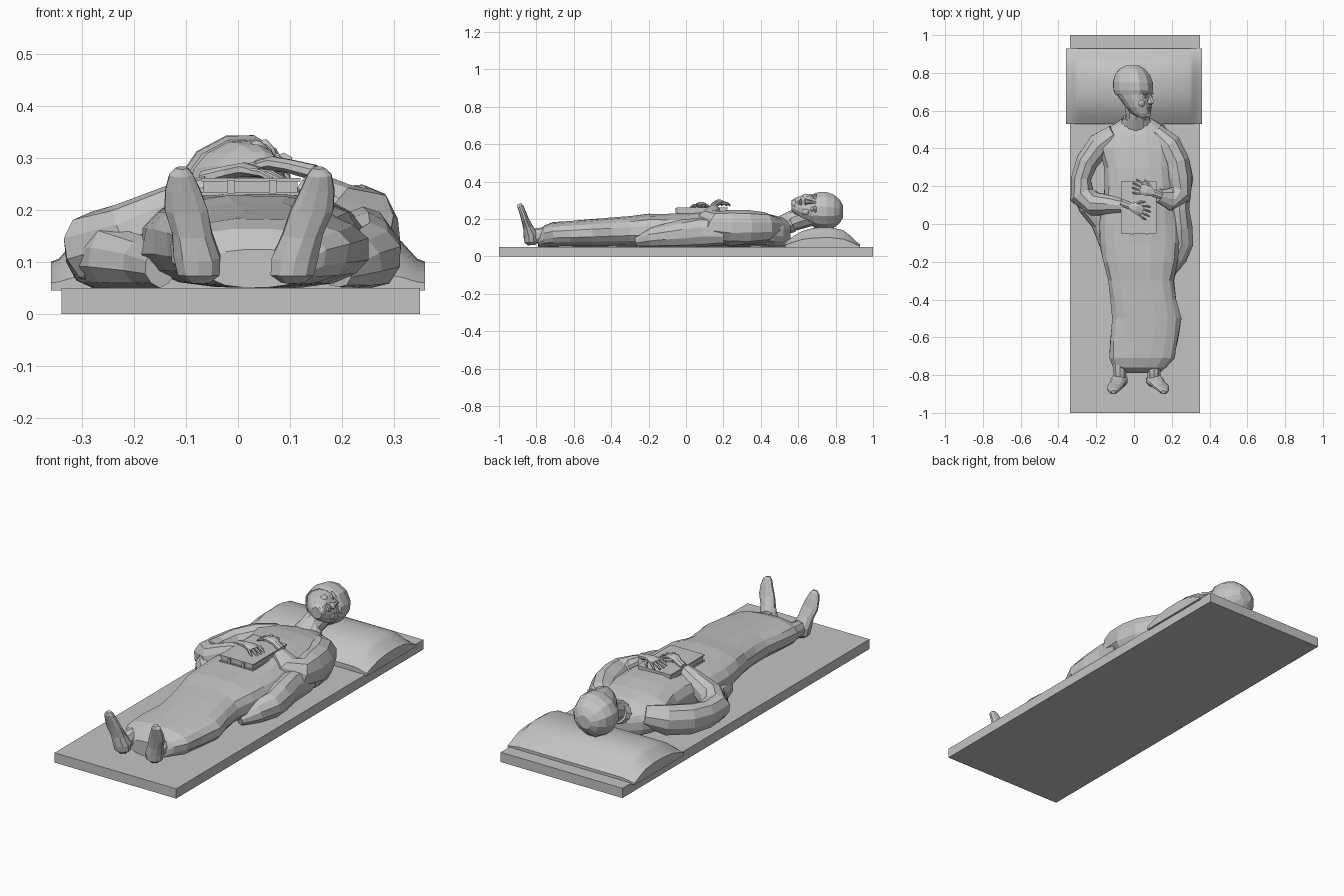
import bpy, bmesh, math, random
from mathutils import Vector, Matrix

random.seed(4)
if "Cube" in bpy.data.objects:
    bpy.data.objects.remove(bpy.data.objects["Cube"], do_unlink=True)

stone = bpy.data.materials.new("grey stone")
stone.use_nodes = True
GREY = (0.55, 0.55, 0.55, 1)
stone.diffuse_color = GREY
stone.node_tree.nodes["Principled BSDF"].inputs["Base Color"].default_value = GREY
FLOOR = 0.05


def finish(name, bm):
    bmesh.ops.recalc_face_normals(bm, faces=bm.faces)
    mesh = bpy.data.meshes.new(name)
    bm.to_mesh(mesh)
    bm.free()
    mesh.materials.append(stone)
    obj = bpy.data.objects.new(name, mesh)
    bpy.context.collection.objects.link(obj)
    return obj


def loft(name, rings):
    """Skin a row of equal-length rings and cap both ends."""
    bm = bmesh.new()
    rows = [[bm.verts.new(p) for p in ring] for ring in rings]
    n = len(rows[0])
    for a, b in zip(rows, rows[1:]):
        for i in range(n):
            j = (i + 1) % n
            bm.faces.new((a[i], a[j], b[j], b[i]))
    bm.faces.new(rows[0])
    bm.faces.new(rows[-1])
    return finish(name, bm)


def oval(center, side, up, half_w, half_h, sides, power=1.0, rough=0.0):
    pts = []
    for i in range(sides):
        a = math.tau * (i + 0.5) / sides
        c, s = math.cos(a), math.sin(a)
        w = math.copysign(abs(c) ** power, c) * half_w
        h = math.copysign(abs(s) ** power, s) * half_h
        k = 1 + random.uniform(-rough, rough)
        pts.append(Vector(center) + (side * w + up * h) * k)
    return pts


def tube(name, path, sides=10, side=None, rough=0.0, floor=None):
    """Loft ovals along path entries (x, y, z, half width, half height)."""
    pts = [Vector(p[:3]) for p in path]
    rings = []
    for i, p in enumerate(path):
        d = (pts[min(i + 1, len(pts) - 1)] - pts[max(i - 1, 0)]).normalized()
        s = side or d.cross(Vector((0, 0, 1))).normalized()
        ring = oval(pts[i], s, s.cross(d).normalized(), p[3], p[4], sides, 1, rough)
        if floor:
            for v in ring:
                v.z = max(v.z, floor)
        rings.append(ring)
    return loft(name, rings)


def box(name, lo, hi):
    bm = bmesh.new()
    bmesh.ops.create_cube(bm, size=1)
    lo, hi = Vector(lo), Vector(hi)
    for v in bm.verts:
        v.co = (lo + hi) / 2 + v.co * (hi - lo)
    return finish(name, bm)


X, Y, Z = Vector((1, 0, 0)), Vector((0, 1, 0)), Vector((0, 0, 1))

# Slab
box("slab", (-0.34, -1, 0), (0.35, 1, FLOOR))

# Pillow: bolster profile pinched down at both ends
profile = [(.53, .045), (.53, .075), (.57, .105), (.62, .135), (.68, .152), (.77, .156),
           (.84, .14), (.88, .11), (.91, .08), (.93, .065), (.93, .045)]
ends = [(-.36, .5), (-.345, .55), (-.315, .85), (-.29, 1), (.29, 1), (.315, .85), (.345, .55), (.36, .5)]
pillow = loft("pillow", [[Vector((x, y, .045 + (z - .045) * k)) for y, z in profile] for x, k in ends])
bpy.context.view_layer.objects.active = pillow
pillow.select_set(True)
bpy.ops.object.shade_smooth_by_angle(angle=math.radians(35))

# Robe: entries are y, right edge, left edge, top
robe = [(-.79, -.06, .13, .125), (-.76, -.11, .17, .165), (-.71, -.13, .215, .183),
        (-.62, -.13, .235, .19), (-.5, -.12, .25, .2), (-.4, -.125, .23, .208),
        (-.3, -.14, .215, .217), (-.2, -.165, .235, .228), (-.1, -.185, .25, .23),
        (0, -.185, .25, .232), (.1, -.165, .23, .24), (.2, -.155, .22, .248),
        (.3, -.16, .22, .246), (.4, -.19, .22, .236), (.47, -.17, .2, .22),
        (.52, -.12, .16, .205), (.56, -.06, .09, .19)]
rings = []
for y, right, left, top in robe:
    mid = Vector(((left + right) / 2, y, (FLOOR + top) / 2))
    rings.append(oval(mid, X, Z, (left - right) / 2, (top - FLOOR) / 2, 16, .8, .025))
loft("robe", rings)

# Sleeves
tube("right_sleeve", [(-.1, .48, .16, .05, .05), (-.18, .42, .14, .07, .075), (-.25, .33, .125, .06, .075),
     (-.28, .24, .12, .055, .07), (-.275, .15, .125, .07, .07), (-.21, .105, .155, .065, .06),
     (-.12, .105, .2, .05, .05), (-.05, .095, .24, .035, .03)], 10, None, .05, FLOOR)
tube("left_sleeve", [(.11, .49, .16, .05, .05), (.18, .42, .155, .07, .08), (.225, .33, .155, .075, .09),
     (.24, .24, .155, .075, .095), (.235, .15, .165, .07, .085), (.185, .13, .21, .06, .05),
     (.13, .15, .25, .035, .03)], 10, None, .05, FLOOR)
tube("left_sleeve_drape", [(.24, .2, .13, .06, .07), (.24, .08, .13, .055, .08), (.25, -.02, .12, .06, .075),
     (.255, -.1, .11, .062, .065), (.225, -.18, .1, .055, .055), (.19, -.26, .08, .03, .03)],
     10, None, .05, FLOOR)
tube("right_sleeve_drape", [(-.28, .18, .11, .05, .06), (-.24, .09, .11, .055, .06),
     (-.18, .0, .1, .045, .05), (-.15, -.12, .09, .03, .04)], 10, None, .05, FLOOR)

# Book under the hands
box("book_lower_cover", (-.07, -.05, .228), (.12, .225, .235))
box("book_pages", (-.066, -.045, .235), (.115, .22, .255))
box("book_upper_cover", (-.07, -.05, .255), (.12, .225, .262))
for x in (-.02, .06):
    box("book_clasp", (x, -.056, .232), (x + .014, -.05, .258))


# Hands: palm, four fingers and a thumb, laid out along one direction
def hand(name, wrist, angle, thumb):
    turn = Matrix.Translation(wrist) @ Matrix.Rotation(math.radians(angle), 4, 'Z')

    def part(label, path, sides):
        tube(f"{name}_{label}", [(*(turn @ Vector(p[:3])), p[3], p[4]) for p in path], sides)

    part("palm", [(-.05, 0, -.012, .02, .016), (0, 0, 0, .02, .014), (.035, 0, .006, .03, .014),
                  (.068, 0, 0, .03, .01)], 8)
    for i, length in enumerate((.045, .056, .052, .04)):
        y = (i - 1.5) * .016
        part("finger", [(.06, y, .001, .0075, .008), (.06 + length * .5, y * 1.35, -.002, .007, .007),
                        (.06 + length, y * 1.5, -.013, .004, .004)], 6)
    part("thumb", [(.015, thumb * .018, 0, .009, .009), (.045, thumb * .042, -.004, .008, .008),
                   (.065, thumb * .05, -.01, .004, .004)], 6)


hand("right_hand", (-.02, .095, .272), -22, 1)
hand("left_hand", (.1, .165, .284), 160, -1)

# Neck and collar
tube("neck", [(.01, .5, .16, .07, .05), (.01, .57, .19, .056, .055), (.01, .66, .22, .058, .06)], 10)
tube("collar", [(.012, .53, .165, .085, .05), (.012, .565, .18, .07, .055)], 12)

# Head: built face up with the crown to +y, then turned to its left
turn_head = Matrix.Translation((-.005, .7, .243)) @ Matrix.Rotation(math.radians(62), 4, 'Y')


def head_loft(name, rows, sides):
    """Rows are y, half width, front height, back height."""
    loft(name, [[turn_head @ p for p in oval((0, y, (f + b) / 2), X, Z, w, (f - b) / 2, sides, .9)]
                for y, w, f, b in rows])


head_loft("head", [(-.135, .028, .088, .035), (-.115, .045, .098, .0), (-.08, .066, .1, -.035),
                   (-.04, .08, .098, -.065), (-.01, .087, .097, -.09), (.03, .092, .102, -.104)], 14)
head_loft("cap", [(-.015, .09, .098, -.095), (.01, .098, .108, -.106), (.05, .1, .106, -.108),
                  (.09, .088, .09, -.098), (.12, .064, .064, -.075), (.14, .03, .03, -.042)], 12)


# Facial features, wrapped slightly into the face
def face_blob(name, pos, size):
    bm = bmesh.new()
    bmesh.ops.create_icosphere(bm, subdivisions=2, radius=1)
    for v in bm.verts:
        v.co = turn_head @ (Vector(pos) + v.co * Vector(size))
    finish(name, bm)


head_loft("nose", [(-.068, .01, .108, .08), (-.062, .018, .124, .08), (-.05, .012, .124, .08),
                   (-.02, .008, .108, .08), (-.005, .01, .1, .08)], 6)
for name, s in (("right", -1), ("left", 1)):
    face_blob(name + "_brow", (s * .032, -.008, .09), (.026, .008, .012))
    face_blob(name + "_eye", (s * .032, -.026, .086), (.017, .009, .01))
    face_blob(name + "_cheek", (s * .04, -.06, .073), (.024, .024, .018))
face_blob("upper_lip", (0, -.085, .1), (.022, .006, .008))
face_blob("lower_lip", (0, -.097, .099), (.018, .006, .008))
face_blob("chin", (0, -.122, .086), (.022, .016, .016))


# Feet: heel on the slab, toes up and leaning outward
for name, x, lean in (("right_foot", -.075, -.033), ("left_foot", .105, .05)):
    tube(name, [(x, -.825, .06, .022, .02), (x, -.826, .075, .043, .036),
                (x + lean * .1, -.828, .11, .046, .04), (x + lean * .4, -.845, .155, .041, .027),
                (x + lean * .75, -.862, .2, .043, .02), (x + lean * .95, -.875, .24, .034, .018),
                (x + lean * 1.05, -.886, .268, .024, .016), (x + lean, -.89, .281, .012, .01)],
         10, X, .04)
    tube(name + "_ankle", [(x, -.7, .115, .045, .045), (x, -.79, .11, .036, .042),
                           (x, -.835, .105, .036, .036)], 10, X)
